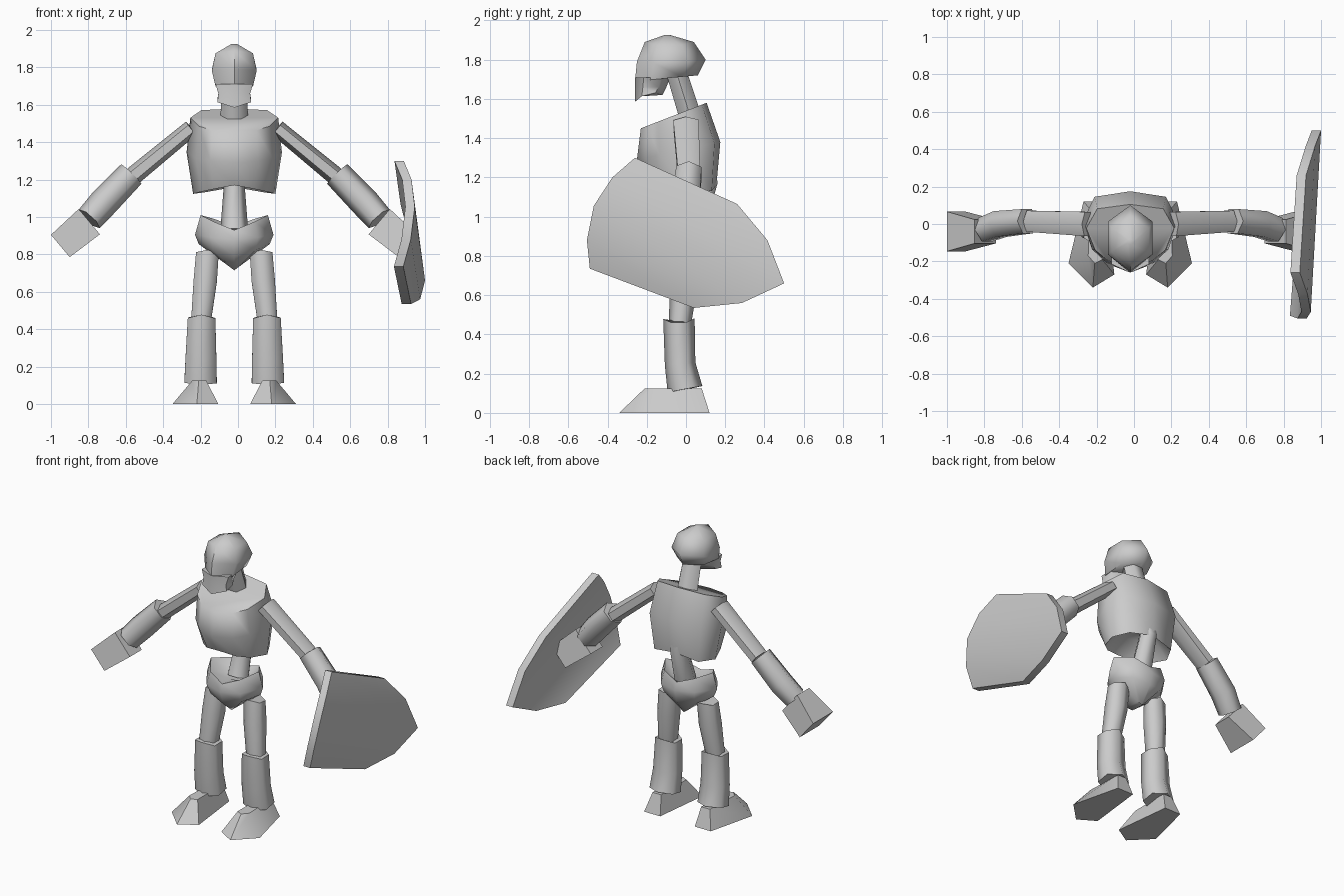
import bpy, bmesh, math
from mathutils import Vector

cube = bpy.data.objects.get("Cube")
if cube:
    bpy.data.objects.remove(cube, do_unlink=True)

GREY = (0.6, 0.6, 0.6, 1)
mat = bpy.data.materials.new("plain_grey")
mat.use_nodes = True
mat.diffuse_color = GREY
bsdf = next(n for n in mat.node_tree.nodes if n.type == 'BSDF_PRINCIPLED')
bsdf.inputs["Base Color"].default_value = GREY
CX = -0.02  # body centre line


def finish(name, bm, angle=65):
    bmesh.ops.recalc_face_normals(bm, faces=bm.faces)
    me = bpy.data.meshes.new(name)
    bm.to_mesh(me)
    bm.free()
    ob = bpy.data.objects.new(name, me)
    bpy.context.collection.objects.link(ob)
    me.materials.append(mat)
    bpy.ops.object.select_all(action='DESELECT')
    ob.select_set(True)
    bpy.context.view_layer.objects.active = ob
    bpy.ops.object.shade_smooth_by_angle(angle=math.radians(angle))
    return ob


def loft(name, rings, angle=65):
    """Skin a list of equal-length point rings and cap both ends."""
    bm = bmesh.new()
    loops = [[bm.verts.new(p) for p in r] for r in rings]
    n = len(loops[0])
    for a, b in zip(loops, loops[1:]):
        for i in range(n):
            j = (i + 1) % n
            bm.faces.new((a[i], a[j], b[j], b[i]))
    bm.faces.new(loops[0])
    bm.faces.new(loops[-1])
    return finish(name, bm, angle)


def tube(name, stations, s=1, ridge=0.0, peak=0.0, sides=6, angle=65):
    """Limb through (x, y, z, half width, half depth) stations.
    ridge 0 puts a ridge on the wide axis, 90 on the front; peak pushes front points."""
    pts = [Vector((CX + s * p[0], p[1], p[2])) for p in stations]
    rings = []
    for k, p in enumerate(pts):
        t = (pts[min(k + 1, len(pts) - 1)] - pts[max(k - 1, 0)]).normalized()
        b = (Vector((0, 1, 0)) - t * t.y).normalized()
        a = b.cross(t)
        w, d = stations[k][3:5]
        ring = []
        for i in range(sides):
            q = math.radians(ridge) + 2 * math.pi * i / sides
            off = -t * peak * abs(math.sin(q)) if k == 0 else Vector()
            ring.append(p + a * w * math.cos(q) + b * d * math.sin(q) + off)
        rings.append(ring)
    return loft(name, rings, angle)


def body(name, half, levels, angle=65):
    """Stack of mirrored rings: half width, front y, front z, back y, back z, side lift."""
    outline = half + [(-x, t) for x, t in half[-2:0:-1]]
    rings = [[Vector((CX + x * w, yf + (yb - yf) * t, zf + (zb - zf) * t + abs(x) * lift))
              for x, t in outline] for w, yf, zf, yb, zb, lift in levels]
    return loft(name, rings, angle)


# Head and jaw
HEX = [(0, 0), (1, 0.25), (1, 0.75), (0, 1)]
body("cranium", HEX, [
    (0.015, -0.11, 1.925, -0.08, 1.925, 0), (0.10, -0.21, 1.89, 0.04, 1.89, -0.015),
    (0.12, -0.25, 1.79, 0.10, 1.80, -0.01), (0.10, -0.26, 1.69, 0.06, 1.72, 0)])
body("jaw", HEX, [
    (0.10, -0.26, 1.71, -0.08, 1.71, 0), (0.085, -0.26, 1.66, -0.10, 1.66, 0),
    (0.09, -0.26, 1.585, -0.12, 1.62, 0.02)])

# Neck and spine
tube("neck", [(0, -0.05, 1.74, 0.065, 0.06), (0, 0.025, 1.50, 0.075, 0.065)])
tube("spine", [(0, 0.09, 1.37, 0.04, 0.04), (0, 0.11, 1.18, 0.055, 0.06),
               (0, 0.03, 0.92, 0.075, 0.07)])

# Torso, hollowed at the bottom
body("torso", [(0, 0), (0.5, 0.1), (0.8, 0.27), (1, 0.62), (0.75, 0.93), (0, 1)], [
    (0.235, -0.23, 1.45, 0.105, 1.58, 0), (0.255, -0.25, 1.29, 0.175, 1.38, 0),
    (0.22, -0.18, 1.17, 0.155, 1.16, -0.04), (0.12, -0.08, 1.24, 0.08, 1.25, 0)])

# Pelvis, dished on top
body("pelvis", [(0, 0), (0.6, 0.1), (1, 0.5), (0.6, 0.9), (0, 1)], [
    (0.09, -0.06, 0.93, 0.08, 0.93, 0), (0.18, -0.14, 0.93, 0.13, 0.95, 0.07),
    (0.21, -0.16, 0.88, 0.15, 0.90, 0.015), (0.19, -0.13, 0.79, 0.13, 0.82, 0.05),
    (0.04, -0.04, 0.715, 0.05, 0.715, 0.03)])

for side, s in (("left", 1), ("right", -1)):
    # Arm
    tube(side + "_upper_arm", [(0.23, 0, 1.475, 0.045, 0.075), (0.54, 0.015, 1.22, 0.05, 0.065)], s)
    tube(side + "_forearm", [(0.55, 0.015, 1.23, 0.075, 0.075), (0.695, 0.0, 1.08, 0.08, 0.08),
                             (0.775, -0.03, 0.99, 0.075, 0.075)], s)
    tube(side + "_hand", [(0.775, -0.04, 0.975, 0.125, 0.09), (0.93, -0.04, 0.845, 0.11, 0.15)],
         s, ridge=45, sides=4, angle=40)
    # Leg
    tube(side + "_thigh", [(0.145, 0, 0.79, 0.07, 0.06), (0.155, -0.01, 0.66, 0.072, 0.07),
                           (0.18, -0.035, 0.42, 0.06, 0.055)], s, ridge=90, peak=0.03)
    tube(side + "_shin", [(0.175, -0.035, 0.44, 0.085, 0.08), (0.178, -0.03, 0.25, 0.095, 0.078),
                          (0.18, -0.005, 0.12, 0.10, 0.09)], s, ridge=90, peak=0.04)
    # Foot: wide pointed sole rising to a narrow instep
    sole = [(0.20, -0.34), (0.33, -0.21), (0.25, 0.12), (0.13, 0.12), (0.085, -0.27)]
    instep = [(0.19, -0.21), (0.225, -0.17), (0.215, 0.08), (0.15, 0.08), (0.15, -0.19)]
    loft(side + "_foot", [[Vector((CX + s * x, y, z)) for x, y in outline]
                          for outline, z in ((sole, 0), (instep, 0.125))], 45)

# Shield: curved plate, rows of front and rear edge points (y, z)
ROWS = [((-0.26, 1.30), (0.26, 1.065)), ((-0.375, 1.20), (0.415, 0.88)),
        ((-0.47, 1.055), (0.50, 0.66)), ((-0.505, 0.88), (0.285, 0.56)),
        ((-0.49, 0.735), (0.04, 0.535))]


def plate_point(y, z):
    u, v = 0.92 * y - 0.40 * z, 0.40 * y + 0.92 * z
    return Vector((0.99 + 0.0525 * u - 0.7 * (v - 0.79) ** 2, y, z))


bm = bmesh.new()
grid = [[bm.verts.new(plate_point(*p)) for p in row] for row in ROWS]
for (a, b), (c, d) in zip(grid, grid[1:]):
    bm.faces.new((a, b, d, c))
back = bmesh.ops.extrude_face_region(bm, geom=bm.faces[:], use_keep_orig=True)
bmesh.ops.translate(bm, vec=(-0.05, 0, 0),
                    verts=[g for g in back["geom"] if isinstance(g, bmesh.types.BMVert)])
finish("shield", bm, 35)
